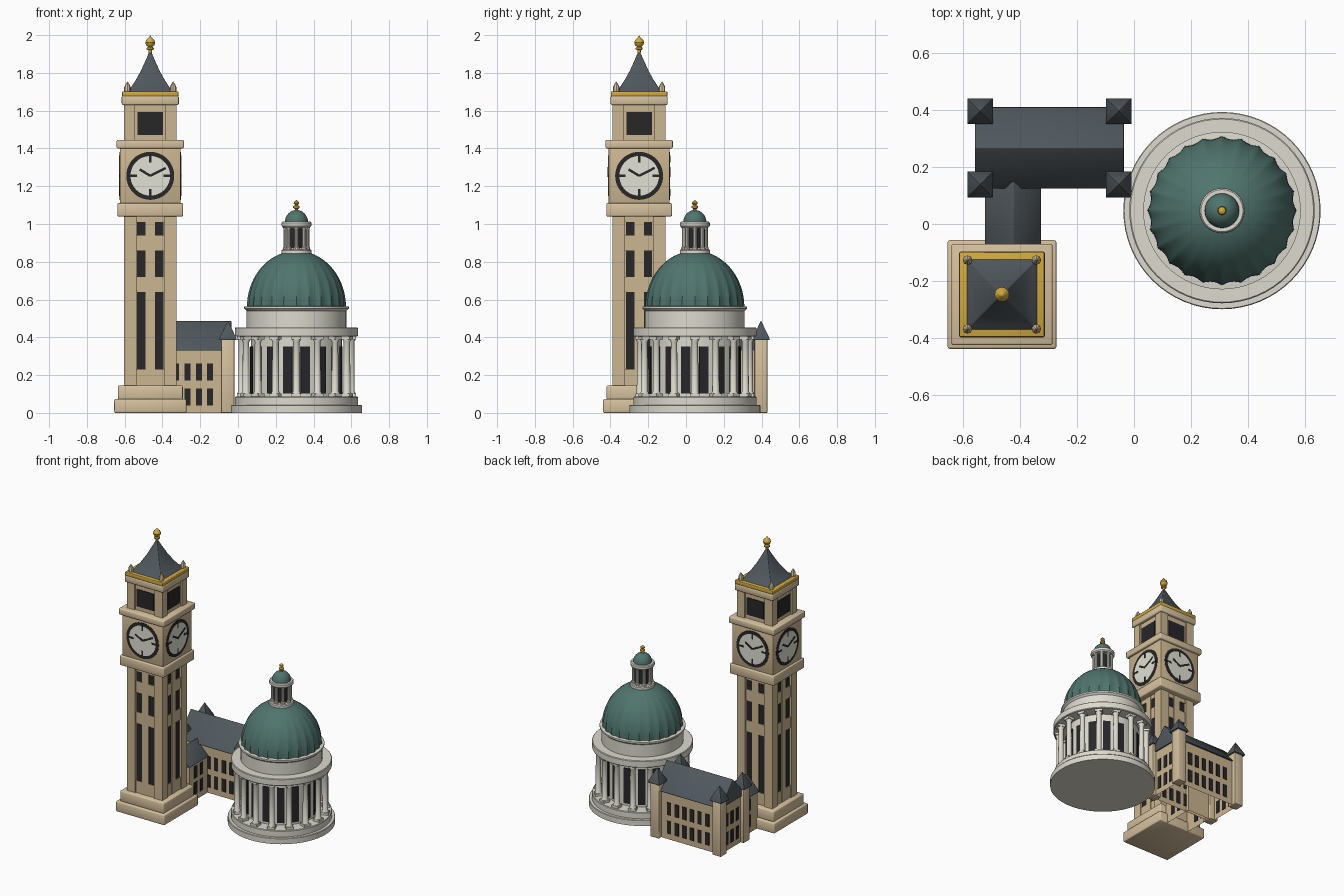
import bpy, bmesh
from math import pi, sin, cos, sqrt, atan2
from mathutils import Matrix, Vector

cube = bpy.data.objects.get("Cube")
if cube:
    bpy.data.objects.remove(cube)


def material(name, r, g, b):
    m = bpy.data.materials.new(name)
    m.use_nodes = True
    m.diffuse_color = (r, g, b, 1)
    m.node_tree.nodes["Principled BSDF"].inputs["Base Color"].default_value = (r, g, b, 1)
    return m


SAND = material("sandstone", 0.60, 0.465, 0.28)
TRIM = material("light_sandstone", 0.67, 0.53, 0.34)
PALE = material("pale_stone", 0.72, 0.70, 0.62)
TEAL = material("green_copper", 0.08, 0.175, 0.155)
SLATE = material("slate", 0.08, 0.097, 0.11)
DARK = material("dark_glass", 0.02, 0.02, 0.022)
GOLD = material("gold", 0.64, 0.40, 0.05)
FACE = material("clock_white", 0.76, 0.75, 0.66)


def finish(name, bm, mat, smooth=False, bevel=0):
    bmesh.ops.recalc_face_normals(bm, faces=bm.faces)
    for f in bm.faces:
        f.smooth = bevel > 0
    me = bpy.data.meshes.new(name)
    bm.to_mesh(me)
    bm.free()
    me.materials.append(mat)
    ob = bpy.data.objects.new(name, me)
    bpy.context.collection.objects.link(ob)
    if bevel:
        mod = ob.modifiers.new("soft_edges", "BEVEL")
        mod.width, mod.segments = bevel, 2
    if smooth:
        bpy.ops.object.select_all(action="DESELECT")
        ob.select_set(True)
        bpy.context.view_layer.objects.active = ob
        bpy.ops.object.shade_smooth_by_angle(angle=0.6)
    return ob


def frames(centre, n, phase=0):
    """Frames turned about z, each with its -y axis pointing outward."""
    return [Matrix.Translation((*centre, 0)) @ Matrix.Rotation(phase + 2 * pi * i / n, 4, "Z")
            for i in range(n)]


def boxes(name, mat, items, places=(Matrix(),), bevel=0, hollow=False):
    """Boxes given as (centre, size, tilt about y), repeated in every frame."""
    bm = bmesh.new()
    for place in places:
        for centre, size, *tilt in items:
            turn = Matrix.Rotation(tilt[0] if tilt else 0, 4, "Y")
            bmesh.ops.create_cube(bm, size=1, matrix=place @ Matrix.Translation(centre)
                                  @ turn @ Matrix.Diagonal((*size, 1)))
    if hollow:
        under = [f for f in bm.faces if all(v.co.z < 0.001 for v in f.verts)]
        bmesh.ops.delete(bm, geom=under, context="FACES")
    return finish(name, bm, mat, bevel=bevel)


def block(name, mat, centre, half, z0, z1, bevel=0.007):
    return boxes(name, mat, [((*centre, (z0 + z1) / 2), (2 * half, 2 * half, z1 - z0))], bevel=bevel)


def lathe(name, mat, profile, n, places, phase=0, smooth=True, flute=None, bevel=0):
    """Turn a (radius, height) profile with n sides at each place."""
    bm = bmesh.new()
    for place in places:
        rings = []
        for r, z in profile:
            if r == 0:
                rings.append([bm.verts.new(place @ Vector((0, 0, z)))])
                continue
            ring = []
            for i in range(n):
                a = phase + 2 * pi * i / n
                q = r * (flute(a, z) if flute else 1)
                ring.append(bm.verts.new(place @ Vector((q * cos(a), q * sin(a), z))))
            rings.append(ring)
        for low, high in zip(rings, rings[1:]):
            for i in range(n):
                j = (i + 1) % n
                if len(high) == 1:
                    bm.faces.new((low[i], low[j], high[0]))
                else:
                    bm.faces.new((low[i], low[j], high[j], high[i]))
        for ring in (rings[0], rings[-1]):
            if len(ring) > 1:
                bm.faces.new(ring)
    return finish(name, bm, mat, smooth, bevel)


def square_roof(name, profile, places):
    return lathe(name, SLATE, [(r * sqrt(2), z) for r, z in profile], 4, places, pi / 4, False, bevel=0.002)


def gable_roof(name, centre, half_x, half_y, z0, z1, along_x):
    """Ridged prism over a rectangle."""
    bm = bmesh.new()
    bmesh.ops.create_cube(bm, size=2)
    for v in bm.verts:
        if v.co.z > 0:
            v.co[1 if along_x else 0] = 0
    bmesh.ops.remove_doubles(bm, verts=bm.verts, dist=1e-4)
    for v in bm.verts:
        v.co = (centre[0] + v.co.x * half_x, centre[1] + v.co.y * half_y, z1 if v.co.z > 0 else z0)
    return finish(name, bm, SLATE, bevel=0.003)


# Clock tower: stepped base and panelled shaft
T = (-0.4645, -0.248)
SIDES = frames(T, 4)
block("tower_plinth", TRIM, T, 0.191, 0, 0.073)
block("tower_base", TRIM, T, 0.172, 0.07, 0.145)
block("tower_shaft_core", SAND, T, 0.124, 0.14, 1.05, 0)
boxes("tower_corner_piers", SAND, [((-0.107, -0.107, 0.593), (0.066, 0.066, 0.9))], SIDES)
bands = [(0.145, 0.23), (0.64, 0.72), (0.86, 0.94), (1.01, 1.04)]
boxes("tower_panel_bars", SAND,
      [((0, -0.125, 0.593), (0.05, 0.018, 0.9))]
      + [((0, -0.125, (a + b) / 2), (0.15, 0.014, b - a)) for a, b in bands], SIDES)
boxes("tower_windows", DARK,
      [((x, -0.124, (a[1] + b[0]) / 2), (0.044, 0.008, b[0] - a[1]))
       for a, b in zip(bands, bands[1:]) for x in (-0.047, 0.047)], SIDES)

# Clock stage
block("clock_lower_cornice", TRIM, T, 0.174, 1.04, 1.11)
block("clock_stage", SAND, T, 0.161, 1.10, 1.41, 0.004)
block("clock_upper_cornice", TRIM, T, 0.178, 1.40, 1.445)
dial_places = [s @ Matrix.Translation((0, -0.16, 1.255)) @ Matrix.Rotation(pi / 2, 4, "X") for s in SIDES]
lathe("clock_rims", DARK, [(0.127, 0), (0.127, 0.003)], 48, dial_places)
lathe("clock_faces", FACE, [(0.105, 0.001), (0.105, 0.0045)], 48, dial_places)
ticks = [((0.089 * cos(a), -0.1645, 1.255 + 0.089 * sin(a)), (0.036, 0.003, 0.013), -a)
         for a in (0, pi / 2, pi, -pi / 2)]
hands = [((x / 2, -0.165, 1.255 + z / 2), (sqrt(x * x + z * z), 0.003, 0.013), -atan2(z, x))
         for x, z in ((-0.056, 0.034), (0.082, 0.042))]
boxes("clock_ticks_and_hands", DARK, ticks + hands, SIDES)

# Belfry
block("belfry_core", SAND, T, 0.13, 1.44, 1.64, 0)
boxes("belfry_corner_piers", SAND, [((-0.11, -0.11, 1.54), (0.06, 0.06, 0.19))], SIDES)
boxes("belfry_openings", DARK, [((0, -0.13, 1.533), (0.134, 0.008, 0.122))], SIDES)
block("belfry_cornice", TRIM, T, 0.151, 1.63, 1.678)
block("gold_band", GOLD, T, 0.149, 1.675, 1.702, 0.004)

# Spire, pinnacles and finial
square_roof("spire", [(0.126, 1.70), (0.108, 1.715), (0.078, 1.76), (0.05, 1.81), (0.025, 1.865), (0.005, 1.912)],
            frames(T, 1))
lathe("pinnacles", TRIM, [(0.017, 1.70), (0.017, 1.725), (0.01, 1.74), (0, 1.755)], 8,
      [s @ Matrix.Translation((0.121, 0.121, 0)) for s in SIDES])
lathe("spire_finial", GOLD, [(0.008, 1.90), (0.009, 1.92), (0.019, 1.924), (0.019, 1.932), (0.012, 1.938),
      (0.022, 1.947), (0.026, 1.96), (0.021, 1.975), (0.009, 1.985), (0, 2.0)], 16, frames(T, 1))

# Hall with corner turrets
H = (-0.2975, 0.268)
boxes("hall_walls", SAND, [((*H, 0.168), (0.505, 0.264, 0.336))], hollow=True)
gable_roof("hall_roof", H, 0.262, 0.144, 0.33, 0.487, True)
turrets = [Matrix.Translation((H[0] + x * 0.244, H[1] + y * 0.129, 0)) for x in (-1, 1) for y in (-1, 1)]
boxes("hall_turrets", TRIM, [((0, 0, 0.195), (0.068, 0.068, 0.39))], turrets, 0.004)
square_roof("turret_roofs", [(0.045, 0.385), (0.045, 0.395), (0.001, 0.487)], turrets)
rows = ((0.085, 0.09), (0.217, 0.09))
boxes("hall_long_windows", DARK,
      [((x, -0.132, z), (0.032, 0.007, h)) for z, h in rows
       for x in (-0.15, -0.09, -0.03, 0.03, 0.09, 0.15)], frames(H, 2))
boxes("hall_end_windows", DARK,
      [((x, -0.2525, z), (0.032, 0.007, h)) for z, h in rows for x in (-0.06, 0, 0.06)], frames(H, 2, pi / 2))

# Link between hall and tower
L = (-0.425, 0.045)
boxes("link_walls", SAND, [((*L, 0.132), (0.18, 0.23, 0.264))], hollow=True)
gable_roof("link_roof", L, 0.10, 0.125, 0.26, 0.36, False)
boxes("link_windows", DARK, [((x, -0.09, z), (0.032, 0.007, 0.085)) for z in (0.085, 0.2)
                             for x in (-0.045, 0.02)], frames(L, 2, pi / 2))

# Rotunda: steps, drum, colonnade
D = (0.3095, 0.047)
HERE = frames(D, 1)
BAYS = 16
lathe("rotunda_steps", PALE, [(0.347, 0), (0.347, 0.038), (0.344, 0.042), (0.326, 0.042), (0.326, 0.082),
                              (0.323, 0.086), (0.2, 0.086)], 64, HERE)
lathe("rotunda_wall", PALE, [(0.24, 0.08), (0.24, 0.41)], 64, HERE)
boxes("rotunda_windows", DARK, [((0, -0.24, 0.227), (0.05, 0.009, 0.25))], frames(D, BAYS, pi / BAYS))
ring = [s @ Matrix.Translation((0, -0.289, 0)) for s in frames(D, BAYS)]
lathe("rotunda_columns", PALE, [(0.024, 0.085), (0.024, 0.105), (0.019, 0.113), (0.017, 0.375),
                                (0.023, 0.388), (0.023, 0.405)], 12, ring)
boxes("column_blocks", PALE, [((0, 0, z), (0.05, 0.05, 0.018)) for z in (0.094, 0.397)], ring)
lathe("rotunda_entablature", PALE, [(0.23, 0.404), (0.322, 0.404), (0.326, 0.408), (0.326, 0.449),
                                    (0.322, 0.453), (0.25, 0.453)], 64, HERE)
lathe("upper_drum", PALE, [(0.264, 0.445), (0.264, 0.54), (0.277, 0.552), (0.277, 0.563), (0.25, 0.566)], 64, HERE)

# Fluted copper dome
FLUTES = 24
outline = [(0.262 * cos(t), 0.56 + 0.298 * sin(t)) for t in (pi / 2 * k / 18 for k in range(17))]
lathe("fluted_dome", TEAL, outline, FLUTES * 8, HERE, pi / 2,
      flute=lambda a, z: 1 - 0.036 * abs(sin(FLUTES / 2 * (a - pi / 2))) * max(0, 1 - (z - 0.56) / 0.3))

# Lantern with its small dome and finial
lathe("lantern_base", PALE, [(0.08, 0.835), (0.08, 0.86), (0.075, 0.866), (0.04, 0.866)], 32, HERE)
lathe("lantern_core", PALE, [(0.05, 0.86), (0.05, 0.99)], 32, HERE)
boxes("lantern_openings", DARK, [((0, -0.049, 0.925), (0.024, 0.008, 0.105))], frames(D, 8, pi / 8))
lathe("lantern_columns", PALE, [(0.015, 0.864), (0.015, 0.875), (0.011, 0.88), (0.011, 0.97), (0.015, 0.988)], 10,
      [s @ Matrix.Translation((0, -0.058, 0)) for s in frames(D, 8)])
lathe("lantern_cornice", PALE, [(0.072, 0.982), (0.079, 0.99), (0.079, 1.006), (0.074, 1.012), (0.04, 1.012)],
      32, HERE)
lathe("lantern_dome", TEAL, [(0.061 * cos(pi / 2 * k / 8), 1.01 + 0.064 * sin(pi / 2 * k / 8)) for k in range(8)]
      + [(0, 1.074)], 32, HERE)
lathe("lantern_finial", GOLD, [(0.009, 1.065), (0.009, 1.08), (0.017, 1.086), (0.017, 1.094), (0.007, 1.1),
                               (0.015, 1.108), (0.013, 1.117), (0, 1.127)], 16, HERE)
